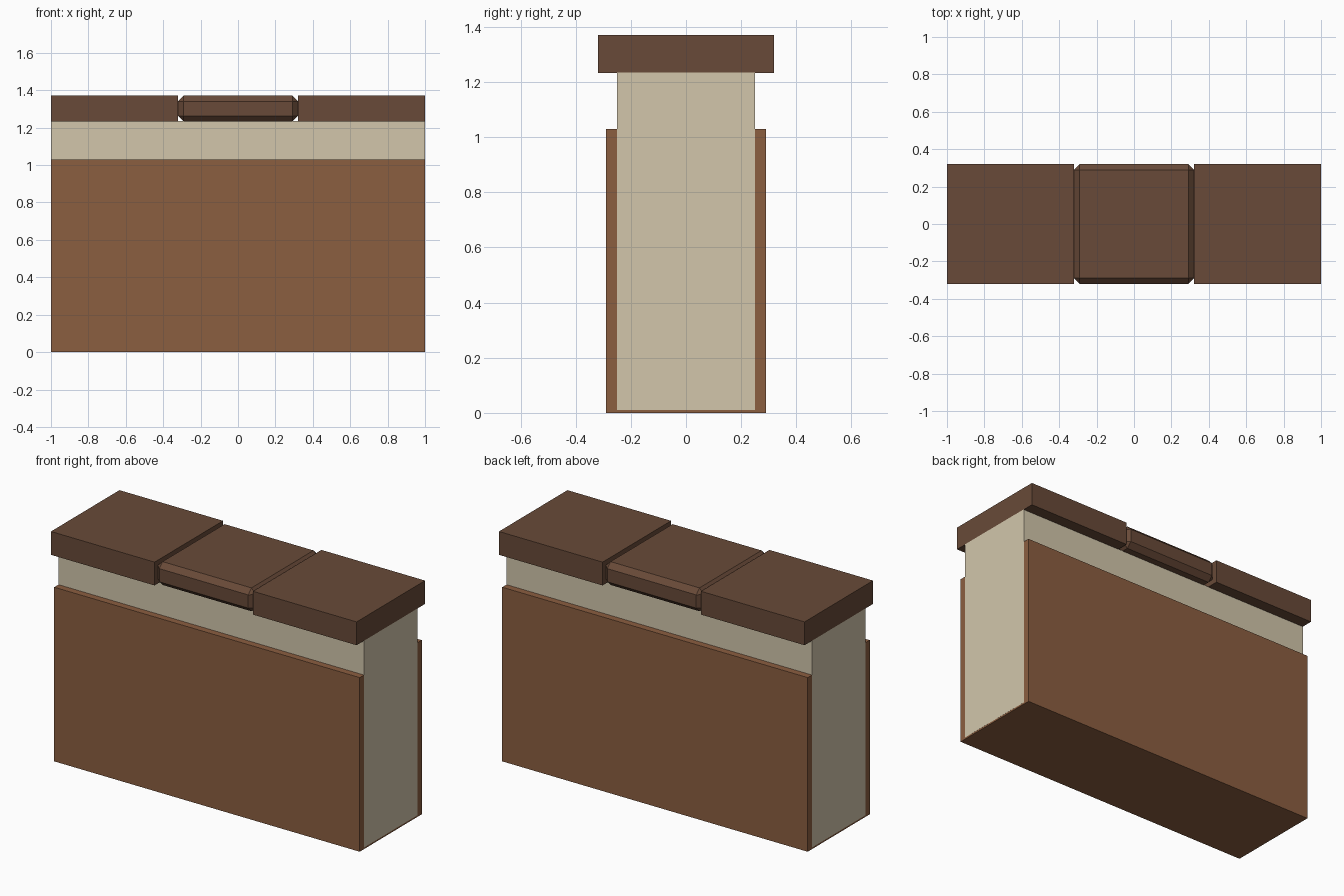
import bpy

if "Cube" in bpy.data.objects:
    bpy.data.objects.remove(bpy.data.objects["Cube"])


def material(name, color):
    m = bpy.data.materials.new(name)
    m.diffuse_color = (*color, 1)
    m.use_nodes = True
    m.node_tree.nodes["Principled BSDF"].inputs["Base Color"].default_value = m.diffuse_color
    return m


def srgb(*rgb):
    return [((c / 255 + 0.055) / 1.055) ** 2.4 for c in rgb]


def box(name, x, y, z, mat, bevel=0):
    """Box from (min, max) ranges, with an optional flat chamfer."""
    bpy.ops.mesh.primitive_cube_add(
        size=1, location=[(r[0] + r[1]) / 2 for r in (x, y, z)])
    ob = bpy.context.object
    ob.name = name
    ob.scale = [r[1] - r[0] for r in (x, y, z)]
    bpy.ops.object.transform_apply(location=False, rotation=False, scale=True)
    ob.data.materials.append(mat)
    if bevel:
        mod = ob.modifiers.new("chamfer", 'BEVEL')
        mod.width = bevel
        mod.segments = 1
    return ob


panel_brown = material("panel_brown", srgb(139, 94, 64))
plaster = material("plaster", srgb(210, 198, 171))
cap_brown = material("cap_brown", srgb(104, 74, 56))

# Wall: plaster core wrapped by lower panelling (ends inset a hair to avoid overlap)
box("lower_panel", (-0.9995, 0.9995), (-0.29, 0.29), (0, 1.03), panel_brown)
box("plaster_core", (-1, 1), (-0.25, 0.25), (0.01, 1.235), plaster)

# Coping: two plain blocks either side of a chamfered one
cap_y, cap_z = (-0.32, 0.32), (1.233, 1.371)
box("coping_left", (-1, -0.322), cap_y, cap_z, cap_brown)
box("coping_right", (0.322, 1), cap_y, cap_z, cap_brown)
box("coping_middle", (-0.321, 0.321), cap_y, cap_z, cap_brown, bevel=0.03)
